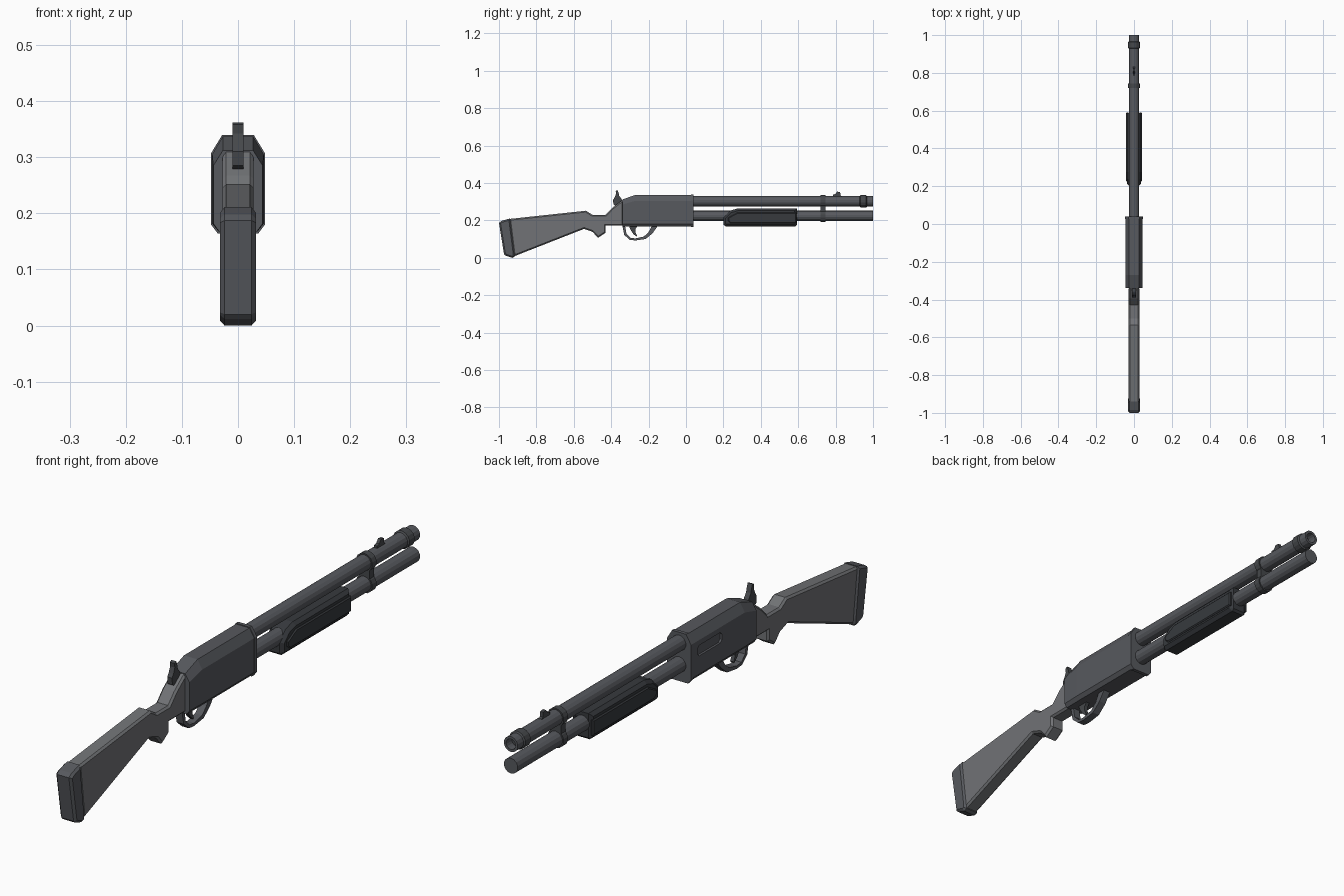
import bpy, bmesh
from math import cos, sin, pi, tau

if "Cube" in bpy.data.objects:
    bpy.data.objects.remove(bpy.data.objects["Cube"])


def grey(name, r, g, b):
    mat = bpy.data.materials.new(name)
    mat.diffuse_color = (r, g, b, 1)
    mat.use_nodes = True
    mat.node_tree.nodes["Principled BSDF"].inputs["Base Color"].default_value = mat.diffuse_color
    return mat


# Four shades of dark grey
STOCK = grey("stock_grey", .165, .17, .18)
METAL = grey("gunmetal", .095, .10, .112)
TRIM = grey("dark_trim", .06, .064, .07)
RUBBER = grey("black_polymer", .038, .042, .048)


def finish(name, bm, mat):
    bmesh.ops.recalc_face_normals(bm, faces=bm.faces)
    me = bpy.data.meshes.new(name)
    bm.to_mesh(me)
    bm.free()
    me.materials.append(mat)
    ob = bpy.data.objects.new(name, me)
    bpy.context.collection.objects.link(ob)
    return ob


def slab(name, mat, profile, half, chamfer=0.0, x=0.0):
    """Extrude a (y, z) side profile to both sides of x, chamfering the rims."""
    bm = bmesh.new()
    face = bm.faces.new([bm.verts.new((x - half, y, z)) for y, z in profile])
    ext = bmesh.ops.extrude_face_region(bm, geom=[face], use_keep_orig=True)
    moved = [g for g in ext["geom"] if isinstance(g, bmesh.types.BMVert)]
    bmesh.ops.translate(bm, verts=moved, vec=(2 * half, 0, 0))
    if chamfer:
        bmesh.ops.recalc_face_normals(bm, faces=bm.faces)
        rims = [e for e in bm.edges
                if abs(e.verts[0].co.x - e.verts[1].co.x) < 1e-6]
        bmesh.ops.bevel(bm, geom=rims, offset=chamfer, segments=1,
                        profile=0.5, affect='EDGES')
    return finish(name, bm, mat)


def loft(name, mat, rings):
    """Skin a row of equal-length point rings and cap both ends."""
    bm = bmesh.new()
    rows = [[bm.verts.new(p) for p in ring] for ring in rings]
    n = len(rows[0])
    for a, b in zip(rows, rows[1:]):
        for i in range(n):
            j = (i + 1) % n
            bm.faces.new((a[i], a[j], b[j], b[i]))
    bm.faces.new(rows[0])
    bm.faces.new(rows[-1])
    return finish(name, bm, mat)


def turned(name, mat, steps, z, sides=14):
    """Turn (radius, y) steps around a y axis at height z."""
    return loft(name, mat, [[(r * cos(tau * (i + .5) / sides), y,
                              z + r * sin(tau * (i + .5) / sides))
                             for i in range(sides)] for r, y in steps])


def section(y, half):
    """Symmetric cross-section from its right half (x, z), bottom to top."""
    return [(x, y, z) for x, z in half] + [(-x, y, z) for x, z in reversed(half)]


BARREL_Z, TUBE_Z, R = 0.302, 0.224, 0.028

# Stock with grip, and butt pad
slab("stock", STOCK,
     [(-.945, .208), (-.535, .252), (-.50, .23), (-.43, .23),
      (-.395, .267), (-.335, .313), (-.335, .172), (-.43, .172),
      (-.43, .134), (-.47, .107), (-.50, .139), (-.545, .155),
      (-.92, .008)], .028, .007)
slab("butt_pad", METAL,
     [(-1, .187), (-.985, .198), (-.94, .211), (-.917, .03),
      (-.917, .006), (-.93, 0), (-.965, .012), (-.973, .02)], .032, .008)

# Receiver with sloping rear, and front collar
receiver = loft("receiver", METAL, [
    section(-.34, [(.034, .168), (.044, .182), (.044, .285), (.027, .312)]),
    section(-.27, [(.035, .168), (.046, .182), (.046, .305), (.027, .337)]),
    section(.03, [(.035, .168), (.046, .182), (.046, .305), (.027, .337)])])
collar = [(.036, .164), (.048, .180), (.048, .307), (.028, .340)]
loft("receiver_collar", METAL, [section(.027, collar), section(.04, collar)])

# Ejection port cut into one side
port = [(-.14, .257), (-.13, .248), (-.01, .248), (0, .257),
        (0, .277), (-.01, .286), (-.13, .286), (-.14, .277)]
cutter = slab("port_cutter", METAL, port, .012, x=-.05)
cutter.hide_render = True
cutter.hide_viewport = True
cut = receiver.modifiers.new("port", 'BOOLEAN')
cut.operation = 'DIFFERENCE'
cut.solver = 'EXACT'
cut.object = cutter

# Barrel with bore, muzzle ring, and magazine tube
turned("barrel", METAL, [(R, .02), (R, 1), (.019, 1), (.019, .90)], BARREL_Z)
turned("muzzle_ring", TRIM, [(R - .001, .928), (.033, .933), (.033, .963),
                             (R - .001, .968)], BARREL_Z)
turned("magazine_tube", METAL, [(R, .02), (R, 1)], TUBE_Z)

# Clamp joining barrel and tube
for label, z in (("upper", BARREL_Z), ("lower", TUBE_Z)):
    turned("clamp_ring_" + label, TRIM, [(.033, .72), (.033, .745)], z)
slab("clamp_bridge", TRIM,
     [(.72, .235), (.745, .235), (.745, .29), (.72, .29)], .022)

# Pump forend with raised side panels
slab("forend", RUBBER,
     [(.2, .178), (.212, .168), (.585, .168), (.593, .176),
      (.593, .264), (.275, .264), (.235, .252), (.2, .218)], .037, .012)
for label, s in (("right", 1), ("left", -1)):
    slab("forend_panel_" + label, RUBBER,
         [(.225, .198), (.238, .186), (.59, .186), (.59, .242),
          (.275, .242), (.225, .215)], .006, .004, x=s * .036)

# Front sight
slab("front_sight", TRIM,
     [(.785, .325), (.838, .325), (.826, .335), (.824, .352),
      (.808, .354), (.798, .341), (.785, .338)], .006)

# Hammer
slab("hammer", TRIM,
     [(-.372, .275), (-.335, .29), (-.345, .315), (-.357, .332),
      (-.36, .345), (-.366, .362), (-.376, .358), (-.374, .342),
      (-.382, .322), (-.39, .31), (-.388, .285)], .0095)

# Trigger guard and trigger
slab("trigger_guard", METAL,
     [(-.34, .172), (-.33, .122), (-.30, .096), (-.27, .093),
      (-.215, .101), (-.178, .132), (-.15, .172),
      (-.182, .172), (-.2, .138), (-.225, .114),
      (-.27, .104), (-.296, .107), (-.318, .128), (-.326, .172)], .014)
slab("trigger", TRIM,
     [(-.305, .172), (-.297, .15), (-.282, .128), (-.266, .114),
      (-.262, .119), (-.271, .138), (-.27, .155), (-.258, .172)], .007)
